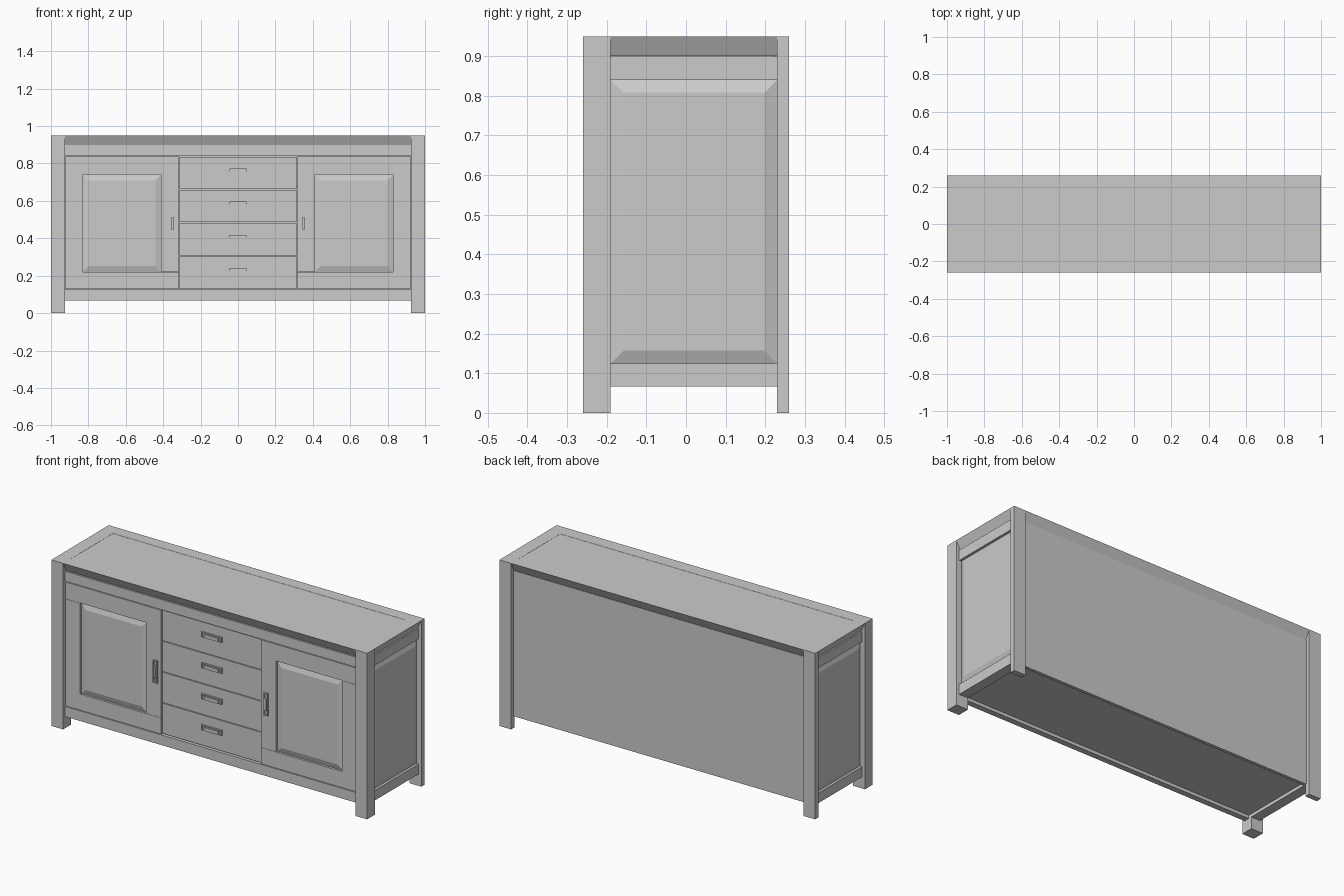
import bpy, bmesh

if "Cube" in bpy.data.objects:
    bpy.data.objects.remove(bpy.data.objects["Cube"])


def loft(name, ring_a, ring_b):
    """Solid between two four-cornered rings."""
    bm = bmesh.new()
    a = [bm.verts.new(p) for p in ring_a]
    b = [bm.verts.new(p) for p in ring_b]
    bm.faces.new(a)
    bm.faces.new(b)
    for i in range(4):
        j = (i + 1) % 4
        bm.faces.new((a[i], a[j], b[j], b[i]))
    bmesh.ops.recalc_face_normals(bm, faces=bm.faces)
    mesh = bpy.data.meshes.new(name)
    bm.to_mesh(mesh)
    bm.free()
    ob = bpy.data.objects.new(name, mesh)
    bpy.context.collection.objects.link(ob)
    return ob


def rect(u0, u1, v0, v1, w, axis):
    """Rectangle at depth w along the given axis."""
    uv = [(u0, v0), (u1, v0), (u1, v1), (u0, v1)]
    if axis == 'x':
        return [(w, u, v) for u, v in uv]
    if axis == 'y':
        return [(u, w, v) for u, v in uv]
    return [(u, v, w) for u, v in uv]


def box(name, x0, x1, y0, y1, z0, z1):
    return loft(name, rect(x0, x1, y0, y1, z0, 'z'), rect(x0, x1, y0, y1, z1, 'z'))


def raised_panel(name, u0, u1, v0, v1, base, back, field, axis, inset=0.032):
    """Thin backing plus a bevelled raised field."""
    box_a = rect(u0, u1, v0, v1, back, axis)
    loft(name + "_backing", box_a, rect(u0, u1, v0, v1, base, axis))
    s = 1 if u1 > u0 else -1
    loft(name + "_field", rect(u0, u1, v0, v1, base, axis),
         rect(u0 + s * inset, u1 - s * inset, v0 + inset, v1 - inset, field, axis))


def handle(name, cx, cz, w, h, y):
    """Rectangular pull: four bars round a small grip block."""
    t, d = 0.006, 0.008
    x0, x1, z0, z1 = cx - w / 2, cx + w / 2, cz - h / 2, cz + h / 2
    box(name + "_top", x0, x1, y - d, y, z1 - t, z1)
    box(name + "_bottom", x0, x1, y - d, y, z0, z0 + t)
    box(name + "_left", x0, x0 + t, y - d, y, z0 + t, z1 - t)
    box(name + "_right", x1 - t, x1, y - d, y, z0 + t, z1 - t)


TOP, IN = 0.95, 0.925
DOOR_Y, DRAWER_Y = -0.243, -0.235

# legs, side rails and side panels
for s, side in ((-1, "left"), (1, "right")):
    box(side + "_front_leg", s * IN, s, -0.26, -0.19, 0, TOP)
    box(side + "_back_leg", s * IN, s, 0.23, 0.26, 0, TOP)
    loft(side + "_top_rail", rect(s * IN, s * 0.975, -0.19, 0.23, 0.90, 'z'),
         rect(s * IN, s, -0.19, 0.23, TOP, 'z'))
    box(side + "_upper_rail", s * 0.94, s * 0.982, -0.19, 0.23, 0.84, 0.899)
    box(side + "_lower_rail", s * 0.925, s * 0.982, -0.19, 0.23, 0.067, 0.125)
    raised_panel(side + "_side_panel", -0.19, 0.23, 0.125, 0.84,
                 s * 0.968, s * 0.945, s * 0.980, 'x')

# top with edge rails sloping inward underneath
box("top_board", -IN, IN, -0.183, 0.19, 0.90, 0.949)
loft("front_top_rail", rect(-IN, IN, -0.235, -0.183, 0.90, 'z'),
     rect(-IN, IN, -0.26, -0.183, TOP, 'z'))
loft("back_top_rail", rect(-IN, IN, 0.19, 0.235, 0.90, 'z'),
     rect(-IN, IN, 0.19, 0.26, TOP, 'z'))

# carcass
box("front_upper_rail", -IN, IN, DOOR_Y, -0.21, 0.842, 0.899)
box("front_lower_rail", -IN, IN, DOOR_Y, -0.21, 0.067, 0.125)
box("bottom_board", -IN, IN, -0.21, 0.22, 0.085, 0.105)
box("back_panel", -IN, IN, 0.22, 0.238, 0.067, 0.90)

# doors with overlapping rails and stiles
for s, side in ((-1, "left"), (1, "right")):
    n = side + "_door_"
    back = -0.215
    box(n + "top_rail", s * 0.412, s * 0.923, DOOR_Y, back, 0.742, 0.838)
    box(n + "bottom_rail", s * 0.316, s * 0.829, DOOR_Y, back, 0.129, 0.221)
    box(n + "outer_stile", s * 0.83, s * 0.923, DOOR_Y, back, 0.129, 0.741)
    box(n + "inner_stile", s * 0.316, s * 0.411, DOOR_Y, back, 0.222, 0.838)
    raised_panel(n + "panel", s * 0.41, s * 0.83, 0.22, 0.742,
                 -0.230, back, -0.240, 'y')
    handle(n + "handle", s * 0.35, 0.48, 0.028, 0.13, DOOR_Y)
    box(n + "grip", s * 0.344, s * 0.356, DOOR_Y - 0.010, DOOR_Y, 0.445, 0.515)

# drawers
edges = [0.129, 0.306, 0.484, 0.661, 0.838]
for i in range(4):
    z0, z1 = edges[i], edges[i + 1]
    n = "drawer_%d" % (i + 1)
    box(n + "_front", -0.314, 0.314, DRAWER_Y, -0.21, z0 + 0.002, z1 - 0.002)
    cz = (z0 + z1) / 2 + 0.018
    handle(n + "_handle", 0, cz, 0.13, 0.03, DRAWER_Y)
    box(n + "_grip", -0.045, 0.045, DRAWER_Y - 0.010, DRAWER_Y, cz - 0.009, cz + 0.006)
